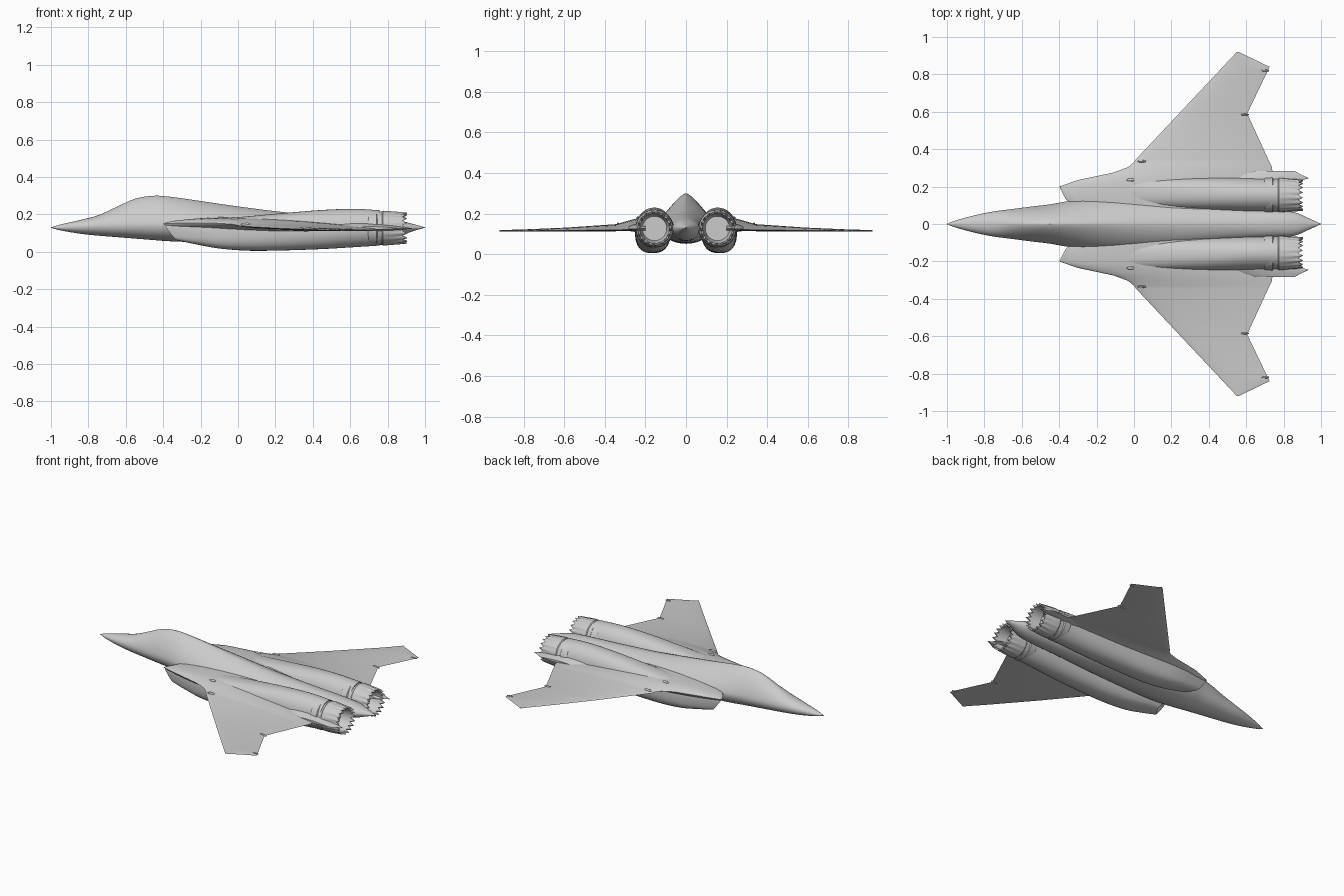
import bpy, bmesh, math

if "Cube" in bpy.data.objects:
    bpy.data.objects.remove(bpy.data.objects["Cube"], do_unlink=True)

grey = bpy.data.materials.new("airframe grey")
grey.use_nodes = True
COLOUR = (0.6, 0.6, 0.6, 1)
grey.diffuse_color = COLOUR
next(n for n in grey.node_tree.nodes if n.type == 'BSDF_PRINCIPLED').inputs["Base Color"].default_value = COLOUR


def loft(name, rings, mirror=True, caps=True, angle=35):
    """Skin a list of equal-length rings of points."""
    bm = bmesh.new()
    loops = [[bm.verts.new(p) for p in ring] for ring in rings]
    n = len(rings[0])
    for a, b in zip(loops, loops[1:]):
        for i in range(n):
            j = (i + 1) % n
            bm.faces.new((a[i], a[j], b[j], b[i]))
    if caps:
        bm.faces.new(loops[0])
        bm.faces.new(loops[-1])
    bmesh.ops.remove_doubles(bm, verts=bm.verts, dist=1e-5)
    bmesh.ops.recalc_face_normals(bm, faces=bm.faces)
    mesh = bpy.data.meshes.new(name)
    bm.to_mesh(mesh)
    bm.free()
    mesh.materials.append(grey)
    ob = bpy.data.objects.new(name, mesh)
    bpy.context.collection.objects.link(ob)
    bpy.ops.object.select_all(action='DESELECT')
    ob.select_set(True)
    bpy.context.view_layer.objects.active = ob
    bpy.ops.object.shade_smooth_by_angle(angle=math.radians(angle))
    if mirror:
        mod = ob.modifiers.new("mirror", 'MIRROR')
        mod.use_axis = (False, True, False)
    return ob


def smooth_rows(rows, steps=4):
    """Catmull-Rom interpolation between station rows."""
    out = []
    for i in range(len(rows) - 1):
        p0, p1, p2, p3 = rows[max(i - 1, 0)], rows[i], rows[i + 1], rows[min(i + 2, len(rows) - 1)]
        for k in range(steps):
            t = k / steps
            out.append([0.5 * (2 * b + (c - a) * t + (2 * a - 5 * b + 4 * c - d) * t * t
                               + (3 * b - a - 3 * c + d) * t ** 3)
                        for a, b, c, d in zip(p0, p1, p2, p3)])
    return out + [list(rows[-1])]


def oval(x, yc, w, mid, top, bot, n_top=2, n_bot=2, count=40, rake=None):
    """Cross-section with separate upper and lower roundness."""
    pts = []
    for i in range(count):
        a = math.tau * i / count
        c, s = math.cos(a), math.sin(a)
        e = 2 / (n_top if s >= 0 else n_bot)
        y = yc + w * math.copysign(abs(c) ** e, c)
        z = mid + (top - mid if s >= 0 else mid - bot) * math.copysign(abs(s) ** e, s)
        pts.append((x + (rake(y, z) if rake else 0), y, z))
    return pts


def wing(name, sections, count=14):
    """Sections: y, leading x, trailing x, leading z, trailing z, upper and lower thickness."""
    rings = []
    for y, le, te, zl, zt, up, low in sections:
        ring = []
        for side, thick in ((1, up), (-1, low)):
            for k in range(count):
                t = k / count if side == 1 else 1 - k / count
                f = (1 - math.cos(math.pi * t)) / 2
                shape = math.sin(math.pi * f ** 0.75) ** 0.8 if 0 < f < 1 else 0
                ring.append((le + (te - le) * f, y, zl + (zt - zl) * f + side * thick * shape))
        rings.append(ring)
    return loft(name, rings)


# Fuselage: x, half width, chine z, top z, bottom z, upper roundness
body = [(-1, .001, .13, .131, .129, 2), (-.95, .02, .13, .146, .115, 2),
        (-.85, .047, .135, .169, .098, 2), (-.75, .067, .14, .195, .087, 1.9),
        (-.65, .08, .142, .24, .079, 1.6), (-.55, .093, .145, .284, .071, 1.5),
        (-.45, .105, .147, .3, .063, 1.45), (-.35, .122, .148, .293, .056, 1.4),
        (-.2, .135, .147, .272, .052, 1.4), (0, .13, .145, .243, .052, 1.5),
        (.25, .11, .14, .212, .055, 1.6), (.5, .085, .135, .195, .06, 1.8),
        (.75, .07, .13, .18, .068, 2), (.86, .062, .13, .168, .085, 2),
        (.94, .028, .13, .148, .112, 2), (1, .001, .13, .131, .129, 2)]
loft("fuselage", [oval(x, 0, w, m, t, b, n) for x, w, m, t, b, n in smooth_rows(body)], mirror=False)


# Engine nacelles with raked open intakes
def rake(y, z):
    return (.2 - y) * .55 + (.15 - z) * .75


outer = [(-.4, .158, .042, .105, .152, .06, 4.5), (-.3, .16, .058, .105, .162, .04, 3.6),
         (-.15, .165, .075, .105, .173, .017, 3), (.05, .165, .085, .108, .19, .006, 2.6),
         (.25, .163, .088, .112, .208, .008, 2.4), (.45, .16, .09, .118, .224, .015, 2.2),
         (.62, .156, .09, .124, .23, .025, 2), (.76, .155, .087, .127, .222, .034, 2)]
duct = [oval(x, .158, .034, .105, .14, .068, 4, 4, rake=rake) for x in (-.1, -.39)]
hull = []
for x, yc, w, m, t, b, n in smooth_rows(outer):
    k = max(0, min(1, (.1 - x) / .5))
    hull.append(oval(x, yc, w, m, t, b, n, n, rake=lambda y, z, k=k: k * rake(y, z)))
loft("engine_nacelle", duct + hull)


# Exhaust nozzles: turned profile with a toothed rear rim
TEETH = 18


def turned(x, r, tooth=0.0, pinch=0.0):
    ring = []
    for i in range(TEETH * 4):
        a = math.tau * i / (TEETH * 4)
        wave = abs((i % 4) - 2) / 2
        rr = r - pinch * (1 - wave)
        ring.append((x + tooth * wave, .155 + rr * math.cos(a), .127 + rr * math.sin(a)))
    return ring


loft("exhaust_nozzle", [
    turned(.68, .08), turned(.7, .093), turned(.74, .095), turned(.745, .089),
    turned(.77, .089), turned(.775, .093), turned(.8, .093, 0, .002), turned(.85, .089, 0, .004),
    turned(.878, .084, .026, .004), turned(.874, .075, .026, .003),
    turned(.85, .068), turned(.81, .06)], angle=30)

# Blended shoulder, leading edge extension and main wing
wing("main_wing", [
    (0, -.3, .74, .15, .125, .04, .045), (.12, -.35, .74, .152, .125, .045, .04),
    (.2, -.4, .74, .15, .124, .042, .04), (.235, -.3, .74, .155, .123, .034, .032),
    (.275, -.11, .74, .153, .122, .025, .024), (.305, -.03, .738, .148, .121, .02, .019),
    (.33, .0, .725, .142, .12, .017, .017), (.345, .01, .718, .138, .12, .016, .016),
    (.59, .24, .605, .125, .117, .009, .009), (.825, .461, .718, .117, .115, .005, .005),
    (.84, .475, .725, .117, .115, .005, .005), (.92, .55, .56, .116, .115, .003, .003)])

# Tail booms beside the nozzles
wing("tail_boom", [
    (.2, .45, .87, .14, .128, .02, .03), (.235, .5, .9, .14, .127, .02, .026),
    (.245, .52, .935, .138, .125, .017, .02), (.265, .57, .892, .135, .125, .013, .014),
    (.283, .64, .86, .13, .125, .007, .007)])


# Small surface fairings
def fairing(name, x, y, z, length, width, height):
    rings = [oval(x + length * f, y, width * s, z, z + height * s, z - height * s, count=12)
             for f, s in ((-.5, .2), (-.25, .9), (.25, 1), (.5, .6))]
    return loft(name, rings)


fairing("shoulder_fairing", -.02, .236, .178, .04, .008, .008)
fairing("wing_root_fairing", .04, .335, .146, .05, .006, .01)
fairing("wing_break_fairing", .59, .585, .118, .05, .005, .007)
fairing("wing_tip_fairing", .7, .82, .116, .045, .005, .005)
